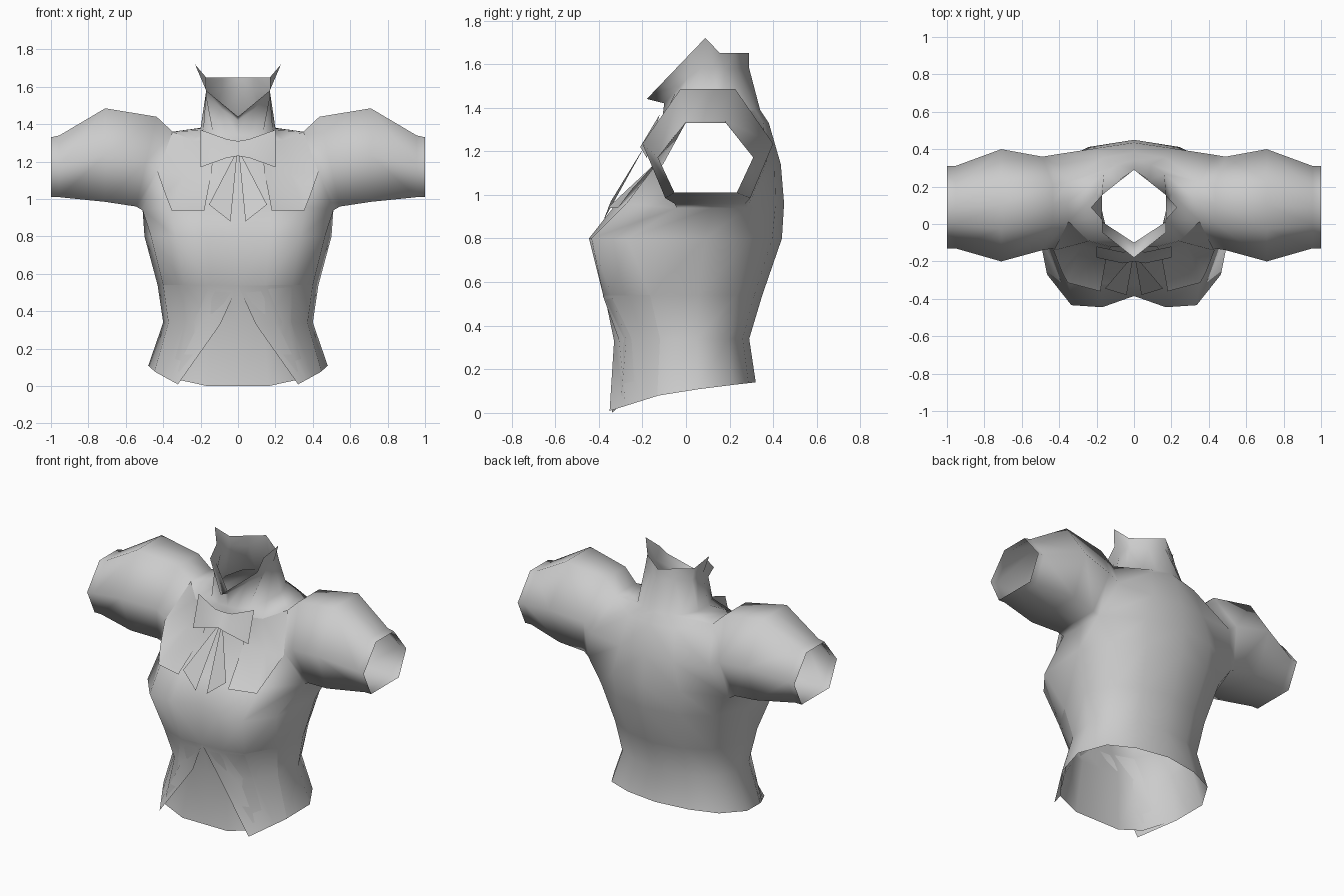
import bpy, bmesh, math
from mathutils import Vector

cube = bpy.data.objects.get("Cube")
if cube:
    bpy.data.objects.remove(cube, do_unlink=True)

cloth = bpy.data.materials.new("light_grey_cloth")
cloth.use_nodes = True
grey = (.6, .6, .6, 1)
cloth.diffuse_color = grey
cloth.node_tree.nodes["Principled BSDF"].inputs["Base Color"].default_value = grey


def add_rows(bm, rows, closed=False, keep=lambda row, column: True):
    """Skin rows of points into a sheet, or into a tube if closed."""
    grid = [[bm.verts.new(point) for point in row] for row in rows]
    count = len(rows[0])
    for r, (lower, upper) in enumerate(zip(grid, grid[1:])):
        for c in range(count if closed else count - 1):
            d = (c + 1) % count
            if keep(r, c):
                bm.faces.new((lower[c], lower[d], upper[d], upper[c]))


def finish(name, bm):
    """Weld the skin, mirror it across x and shade it smooth."""
    bmesh.ops.remove_doubles(bm, verts=bm.verts, dist=.001)
    loose = [vert for vert in bm.verts if not vert.link_faces]
    bmesh.ops.delete(bm, geom=loose, context="VERTS")
    bmesh.ops.recalc_face_normals(bm, faces=bm.faces)
    mesh = bpy.data.meshes.new(name)
    bm.to_mesh(mesh)
    bm.free()
    mesh.materials.append(cloth)
    part = bpy.data.objects.new(name, mesh)
    bpy.context.collection.objects.link(part)
    mirror = part.modifiers.new("mirror", "MIRROR")
    mirror.use_clip = True
    bpy.ops.object.select_all(action="DESELECT")
    part.select_set(True)
    bpy.context.view_layer.objects.active = part
    bpy.ops.object.shade_smooth_by_angle(angle=math.radians(85))


def sheet(name, rows):
    bm = bmesh.new()
    add_rows(bm, rows)
    finish(name, bm)


# Half cross-section of the body, from front centre round to back centre
ACROSS = (0, .34, .67, .93, 1, .81, .46, 0)
DEPTH = (0, 0, .06, .32, .6, .84, .95, 1)
BUST = (1, 0, -.7, -1.8, 0, 0, 0, 0)


def body_ring(width, front, back, height, rise=0, bust=0):
    return [Vector((across * width,
                    front + (back - front) * depth + bust * swell,
                    height + rise * math.sqrt(depth)))
            for across, depth, swell in zip(ACROSS, DEPTH, BUST)]


hem = body_ring(width=.48, front=-.34, back=.32, height=0, rise=.14)
waist = body_ring(width=.4, front=-.31, back=.29, height=.34)
ribs = body_ring(width=.43, front=-.38, back=.35, height=.54, bust=.01)
chest = body_ring(width=.5, front=-.445, back=.44, height=.8, bust=.06)
armpit = body_ring(width=.53, front=-.32, back=.45, height=.96)
yoke = body_ring(width=.42, front=-.14, back=.435, height=1.14)
shoulder = body_ring(width=.36, front=-.12, back=.38, height=1.31, rise=.02)
neck = body_ring(width=.2, front=-.11, back=.34, height=1.34, rise=.05)

# Sleeve outline: a hexagon, wider below, with midpoints along top and bottom
OUTLINE = ((-.65, -1), (0, -1), (.65, -1), (1, 0), (.42, 1), (0, 1), (-.42, 1), (-1, 0))


def sleeve_ring(x, y, z, depth, height, lean=0):
    return [Vector((x - lean * v, y + depth * u, z + height * v)) for u, v in OUTLINE]


armhole = sleeve_ring(x=.43, y=.12, z=1.15, depth=.25, height=.21, lean=.08)
root = sleeve_ring(x=.49, y=.11, z=1.2, depth=.25, height=.24, lean=.055)
puff = sleeve_ring(x=.71, y=.1, z=1.235, depth=.3, height=.25)
wrist = sleeve_ring(x=.955, y=.09, z=1.175, depth=.22, height=.165)
cuff = sleeve_ring(x=1, y=.09, z=1.17, depth=.22, height=.16)

# The armhole loop replaces the side points of the upper body
under_front, under, under_back, rear, top_back, top, top_front, fore = armhole
armpit[3:6] = under_front, under, under_back
yoke[3], yoke[5] = fore, rear
shoulder[3:6] = top_front, top, top_back

# Standing hexagonal collar with flared, pointed wings at the front
collar_fold, collar_rim = [], []
for i in range(8):
    side = .17 * min(1, i / 2, (7 - i) / 2)
    back = i / 7
    collar_fold.append(Vector((side, -.1 + .39 * back, min(1.42 + .06 * i, 1.58))))
    tip = .06 if i == 4 else 0
    rim_height = 1.44 + .07 * i if i < 5 else 1.65
    collar_rim.append(Vector((side + tip, -.18 + .47 * back, rim_height)))

body = bmesh.new()
add_rows(body, [hem, waist, ribs, chest, armpit, yoke, shoulder, neck,
                collar_fold, collar_rim],
         keep=lambda row, column: row not in (4, 5) or column not in (3, 4))
add_rows(body, [armhole, root, puff, wrist, cuff], closed=True)
finish("shirt_body", body)


def lifted(point, amount):
    return point + Vector((0, -amount, -amount / 2))


# Open front tails, lifting off the lower body towards their inner edge
def along(ring, position):
    start = min(int(position), 2)
    return ring[start].lerp(ring[start + 1], position - start)


tail_rows = []
for ring, inner, lift in ((ribs, 0, .003), (waist, .7, .02), (hem, 2, .05)):
    tail_rows.append([lifted(along(ring, inner + (3 - inner) * step / 3),
                             lift * (1 - step / 3.2)) for step in range(4)])
sheet("front_tail", tail_rows)

# Broad collar flaps that rise out of the shoulders and lie on the chest
flap_edge = [armpit[1], armpit[2], armpit[2].lerp(yoke[3], .45)]
flap_rows = []
for row, lift in ((shoulder[1:4], .002), (yoke[1:4], .012), (flap_edge, .04)):
    flap_rows.append([lifted(point, lift) for point in row])
sheet("chest_collar", flap_rows)

# Bow, wider towards its ends and leaning with the chest
BOW = ((0, -.17, .04), (.06, -.18, .05), (.2, -.15, .1))
sheet("bow", [[Vector((x, y + .03 * v, 1.27 + half * v)) for x, y, half in BOW]
              for v in (1, 0, -1)])

# Ribbon ends hanging from the knot
knot = Vector((.005, -.18, 1.24))
sheet("ribbon_end", [[knot, knot + Vector((.01, 0, 0))],
                     [Vector((.04, -.38, .88)), Vector((.155, -.345, .97))]])
